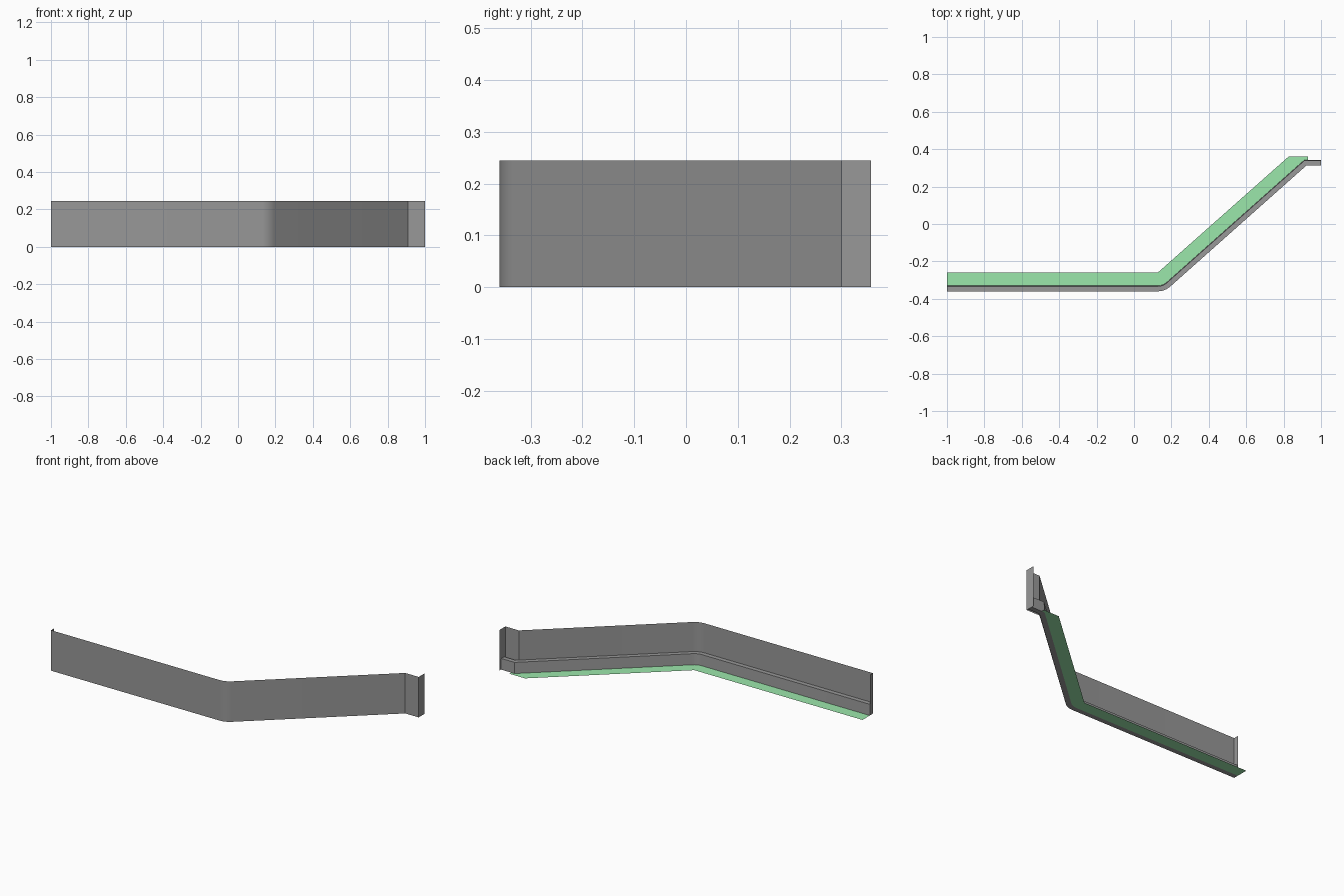
import bpy, math
from mathutils import Vector

if "Cube" in bpy.data.objects:
    bpy.data.objects.remove(bpy.data.objects["Cube"])

H, LEDGE = 0.245, 0.066
BEND = math.radians(41.6)


def material(name, color):
    mat = bpy.data.materials.new(name)
    mat.diffuse_color = color
    mat.use_nodes = True
    mat.node_tree.nodes["Principled BSDF"].inputs["Base Color"].default_value = mat.diffuse_color
    return mat


dark_grey = material("dark_grey", (0.315, 0.315, 0.315, 1))
green = material("green", (0.33, 0.8, 0.41, 1))


def make(name, verts, faces, mat=dark_grey, smooth=False):
    mesh = bpy.data.meshes.new(name)
    mesh.from_pydata(verts, [], faces)
    mesh.materials.append(mat)
    obj = bpy.data.objects.new(name, mesh)
    bpy.context.collection.objects.link(obj)
    if smooth:
        bpy.ops.object.select_all(action='DESELECT')
        obj.select_set(True)
        bpy.context.view_layer.objects.active = obj
        bpy.ops.object.shade_smooth_by_angle(angle=math.radians(25))
    return obj


def offset(path, d):
    """Shift a plan path sideways (to its left) with mitred corners."""
    pts = [Vector(p) for p in path]
    out = []
    for i, p in enumerate(pts):
        dirs = []
        if i > 0:
            dirs.append((p - pts[i - 1]).normalized())
        if i < len(pts) - 1:
            dirs.append((pts[i + 1] - p).normalized())
        normals = [Vector((-v.y, v.x)) for v in dirs]
        m = sum(normals, Vector((0, 0))).normalized()
        out.append(p + m * (d / m.dot(normals[0])))
    return out


def sweep(name, path, profile):
    """Carry a (sideways, height) profile along a plan path."""
    verts, n, k = [], len(path), len(profile)
    for d, z in profile:
        verts += [(p.x, p.y, z) for p in offset(path, d)]
    faces = [(j * n + i, j * n + i + 1, (j + 1) * n + i + 1, (j + 1) * n + i)
             for j in range(k - 1) for i in range(n - 1)]
    return make(name, verts, faces, smooth=True)


# Plan line: straight run, rounded bend, diagonal run
run = [(-1, -0.36)]
for i in range(7):
    a = BEND * i / 6
    run.append((0.127 + 0.1 * math.sin(a), -0.26 - 0.1 * math.cos(a)))

# Thin front wall with short end return
sweep("front_wall", run + [(0.91, 0.3), (1, 0.3)], [(0, 0), (0, H)])

# Low base ledge behind the wall
ledge_path = run + [(0.921, 0.312), (1, 0.312)]
sweep("base_ledge", ledge_path, [(0, LEDGE), (0.027, LEDGE), (0.03, 0), (0, 0)])

# Full-height end caps
for name, x, y0, y1 in (("left_cap", -1, -0.36, -0.33), ("right_cap", 1, 0.3, 0.357)):
    make(name, [(x, y0, 0), (x, y1, 0), (x, y1, H), (x, y0, H)], [(0, 1, 2, 3)])

# Green ground strip behind the base
edge = [(p.x, p.y) for p in offset(run + [(0.921, 0.312), (0.93, 0.312)], 0.03)]
outline = edge + [(0.93, 0.36), (0.826, 0.36), (0.127, -0.26), (-1, -0.26)]
make("grass_strip", [(x, y, 0) for x, y in outline], [tuple(range(len(outline)))], green)
